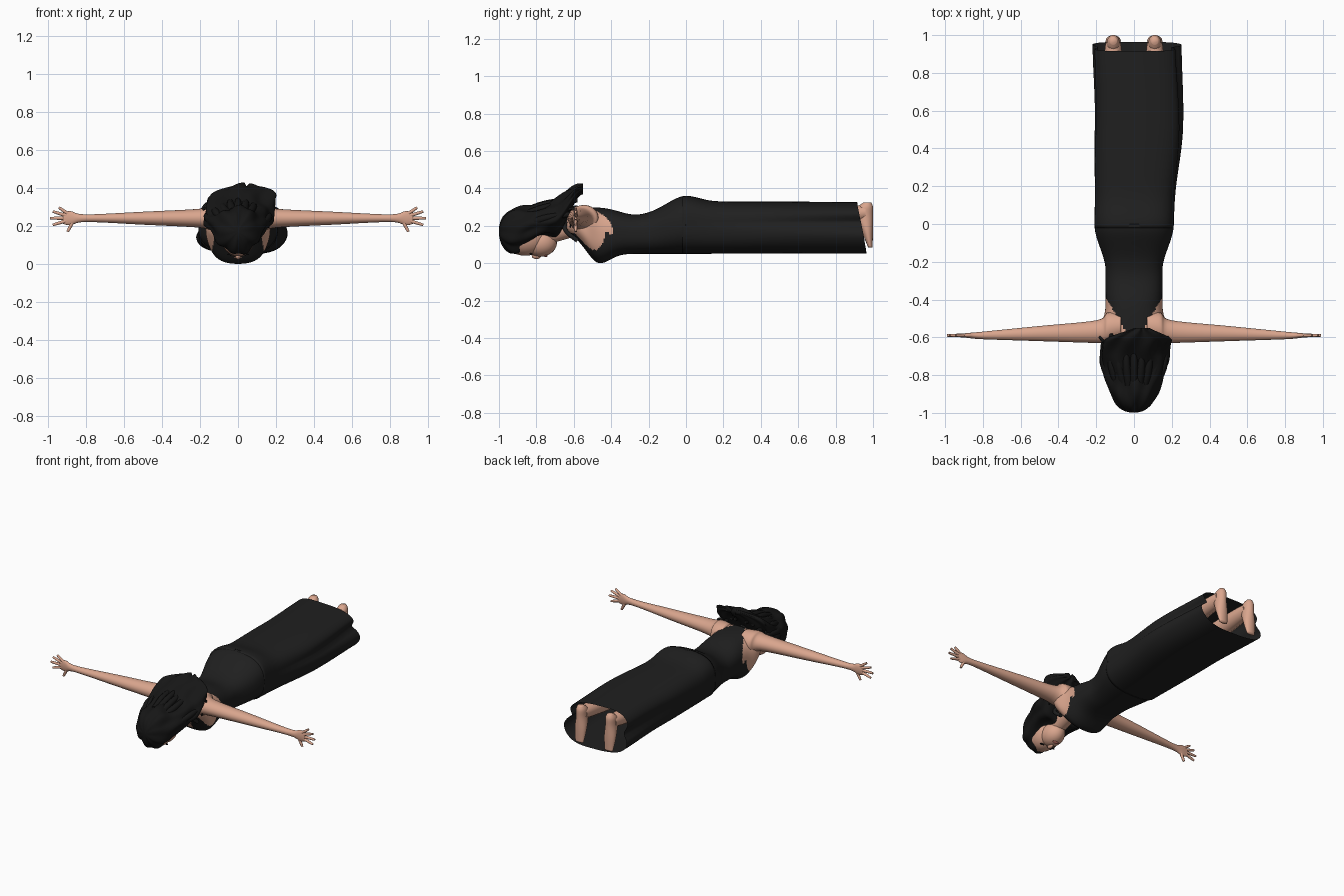
import bpy, bmesh, math
from mathutils import Vector

default_cube = bpy.data.objects.get("Cube")
if default_cube:
    bpy.data.objects.remove(default_cube)


def material(name, red, green, blue):
    mat = bpy.data.materials.new(name)
    mat.use_nodes = True
    mat.diffuse_color = (red, green, blue, 1)
    shader = mat.node_tree.nodes["Principled BSDF"]
    shader.inputs["Base Color"].default_value = mat.diffuse_color
    shader.inputs["Roughness"].default_value = .8
    return mat


SKIN = material("skin", .7, .38, .27)
CLOTH = material("black cloth", .014, .014, .014)
HAIR = material("black hair", .008, .008, .008)
LIP = material("lip red", .45, .15, .12)


def step(value, start, end):
    """Ease from zero at start to one at end."""
    t = min(1, max(0, (value - start) / (end - start)))
    return t * t * (3 - 2 * t)


def bump(value, middle, spread):
    return math.exp(-((value - middle) / spread) ** 2)


def steps(start, end, count):
    return [start + (end - start) * i / count for i in range(count + 1)]


def smooth_rows(rows, count=6):
    """Resample rows of numbers along a smooth curve through them."""
    result = []
    padded = [rows[0], *rows, rows[-1]]
    for before, here, there, after in zip(padded, padded[1:], padded[2:], padded[3:]):
        for i in range(count):
            t = i / count
            result.append([b + t / 2 * (c - a + t * (2 * a - 5 * b + 4 * c - d
                                                     + t * (3 * (b - c) + d - a)))
                           for a, b, c, d in zip(before, here, there, after)])
    return result + [rows[-1]]


def link(name, data, mats):
    for mat in mats:
        data.materials.append(mat)
    obj = bpy.data.objects.new(name, data)
    bpy.context.collection.objects.link(obj)


def loft(name, axis, rows, mats, sides=24, power=1, warp=None, rule=None, open_end=False):
    """Each row is position, centre u, centre v, radius u, radius v."""
    bm = bmesh.new()
    rings = []
    for position, mid_u, mid_v, radius_u, radius_v in rows:
        ring = []
        for i in range(sides):
            angle = math.tau * i / sides
            cos, sin = math.cos(angle), math.sin(angle)
            u = mid_u + radius_u * math.copysign(abs(cos) ** power, cos)
            v = mid_v + radius_v * math.copysign(abs(sin) ** power, sin)
            point = Vector({"x": (position, u, v), "y": (u, position, v), "z": (u, v, position)}[axis])
            ring.append(bm.verts.new(warp(point, angle) if warp else point))
        rings.append(ring)
    for ring, following in zip(rings, rings[1:]):
        for i in range(sides):
            bm.faces.new((ring[i - 1], ring[i], following[i], following[i - 1]))
    bm.faces.new(rings[0])
    if not open_end:
        bm.faces.new(rings[-1])
    bmesh.ops.recalc_face_normals(bm, faces=bm.faces)
    for face in bm.faces:
        face.smooth = True
        if rule:
            face.material_index = rule(face.calc_center_median())
    mesh = bpy.data.meshes.new(name)
    bm.to_mesh(mesh)
    bm.free()
    link(name, mesh, mats)


def tube(name, points, radius, mat, tip=.4):
    """Round tube along a smooth path, narrowing to the tip."""
    curve = bpy.data.curves.new(name, "CURVE")
    curve.dimensions = "3D"
    curve.bevel_depth = radius
    curve.bevel_resolution = 3
    curve.use_fill_caps = True
    path = smooth_rows(points)
    spline = curve.splines.new("POLY")
    spline.points.add(len(path) - 1)
    for i, (point, place) in enumerate(zip(spline.points, path)):
        point.co = (*place, 1)
        point.radius = 1 - (1 - tip) * (i / len(path)) ** 2
    spline.use_smooth = True
    link(name, curve, [mat])


def ball(name, place, size, mat):
    bpy.ops.mesh.primitive_uv_sphere_add(segments=24, ring_count=16, radius=1, location=place)
    obj = bpy.context.object
    obj.name = name
    obj.scale = size
    obj.data.materials.append(mat)
    bpy.ops.object.shade_smooth()


# Body outline from shoulders to hem: bust, waist, hips and straight skirt
def body_row(y):
    neck = step(y, -.57, -.66)
    high = .3 - .04 * bump(y, -.27, .12) + .03 * step(y, -.2, 0) + .03 * bump(y, 0, .1) - .06 * neck
    low = .05 - .05 * bump(y, -.46, .08) + .12 * step(y, -.46, -.66)
    width = .15 + .06 * step(y, -.25, 0) + .02 * step(y, .1, .5) + .02 * bump(y, -.54, .06)
    sway = .02 * bump(y, .55, .3)
    return y, sway, (high + low) / 2, width * (1 - .6 * neck), (high - low) / 2


# Cloth covers a halter back and a V-necked front, leaving the sides bare
def halter(place):
    across = abs(place.x)
    if place.y > -.39:
        return 1
    if place.z > .16:
        return int(across < .15 + .6 * (place.y + .39))
    return int(-.5 * (place.y + .49) <= across < .16 + .2 * (place.y + .39))


# Side folds deepen towards a slanted hem
def drape(place, angle):
    amount = max(0, place.y)
    flat = 1 - abs(math.sin(angle))
    place.x *= 1 - .2 * amount ** 2 * flat * bump(place.z, .21, .04)
    place.x += .03 * amount * flat * (place.x > 0) * (place.z < .2)
    place.y += .1 * amount ** 6 * step(place.z, .4, 0)
    place.z += .006 * amount * math.sin(3 * angle + 1)
    return place


loft("torso", "y", [body_row(y) for y in steps(-.65, 0, 90)], [SKIN, CLOTH],
     sides=96, power=.8, rule=halter)
loft("skirt", "y", [body_row(y) for y in steps(-.02, .91, 60)], [CLOTH],
     sides=96, power=.7, warp=drape, open_end=True)

# Neck, head and face
tube("neck", [(0, -.57, .21), (0, -.66, .18), (0, -.78, .14)], .06, SKIN, tip=.8)
ball("skull", (0, -.86, .14), (.09, .12, .1), SKIN)
ball("jaw", (0, -.78, .11), (.07, .09, .075), SKIN)
ball("nose", (0, -.8, .04), (.014, .025, .018), SKIN)
ball("lips", (0, -.75, .041), (.024, .01, .008), LIP)


# Hair: a rounded crown that sweeps up behind the neck
def hair_row(y):
    crown = math.sqrt(1 - max(0, 1 - (y + 1) / .12) ** 2)
    high = .17 + .13 * crown + .12 * step(y, -.8, -.55)
    low = .17 - .13 * crown + .1 * step(y, -.95, -.75) + .24 * step(y, -.7, -.55)
    width = crown * (.12 + .06 * step(y, -.95, -.7)) * (1 - .9 * step(y, -.62, -.53))
    return y, .04 * step(y, -.7, -.55), (high + low) / 2, width, (high - low) / 2


def waves(place, angle):
    ripple = .03 * math.sin(9 * angle + 14 * place.y) + .03 * math.sin(5 * angle - 30 * place.y)
    place.x *= 1 + ripple
    place.z += .2 * ripple * math.sin(angle)
    return place


loft("hair", "y", [hair_row(y) for y in steps(-.999, -.55, 60)], [HAIR], sides=72, warp=waves)
for i, x in enumerate(steps(-.16, .16, 8)):
    z = .34 - 3 * x * x
    tube("hair_lock", [(x * .7, -.85, z - .06), (x, -.74, z - .02), (x, -.6 + .02 * (i % 2), z)],
         .022, HAIR)

for side, s in (("left", 1), ("right", -1)):
    ball(side + "_eye", (s * .04, -.83, .05), (.017, .006, .005), HAIR)
    tube(side + "_halter_strap", [(s * .1, -.58, .12), (s * .09, -.65, .19), (0, -.6, .29)],
         .012, CLOTH, tip=1)
    tube(side + "_curl", [(s * .13, -.66, .27), (s * .18, -.6, .29), (s * .16, -.62, .19)], .008, HAIR)

    # Arm, wrist and palm
    arm = [(.07, -.54, .07, .07), (.14, -.55, .08, .07), (.2, -.57, .06, .05), (.5, -.58, .04, .034),
           (.8, -.59, .02, .02), (.88, -.59, .013, .037), (.92, -.59, .008, .03)]
    loft(side + "_arm", "x", smooth_rows([(s * x, y, .24, thick, wide) for x, y, thick, wide in arm]),
         [SKIN])

    # Four fanned fingers and a wider-set thumb
    for i, reach in enumerate((.1, .12, .13, .12, .08)):
        angle = .6 - .3 * i - .5 * (i == 4)
        tube(side + "_finger", [(s * (.86 + r * math.cos(angle)), -.59, .24 + r * math.sin(angle))
                                for r in steps(.02, reach, 2)], .01, SKIN, tip=.6)

    # Leg and pointed foot
    tube(side + "_leg", [(s * .1, .1, .2), (s * .11, .6, .24), (s * .11, .96, .27)], .07, SKIN, tip=.5)
    foot = [(.325, .97, .02, .02), (.3, .96, .033, .04), (.25, .955, .035, .045),
            (.17, .97, .04, .03), (.085, .985, .03, .012)]
    loft(side + "_foot", "z", smooth_rows([(z, s * .11, y, wide, deep) for z, y, wide, deep in foot]),
         [SKIN])
